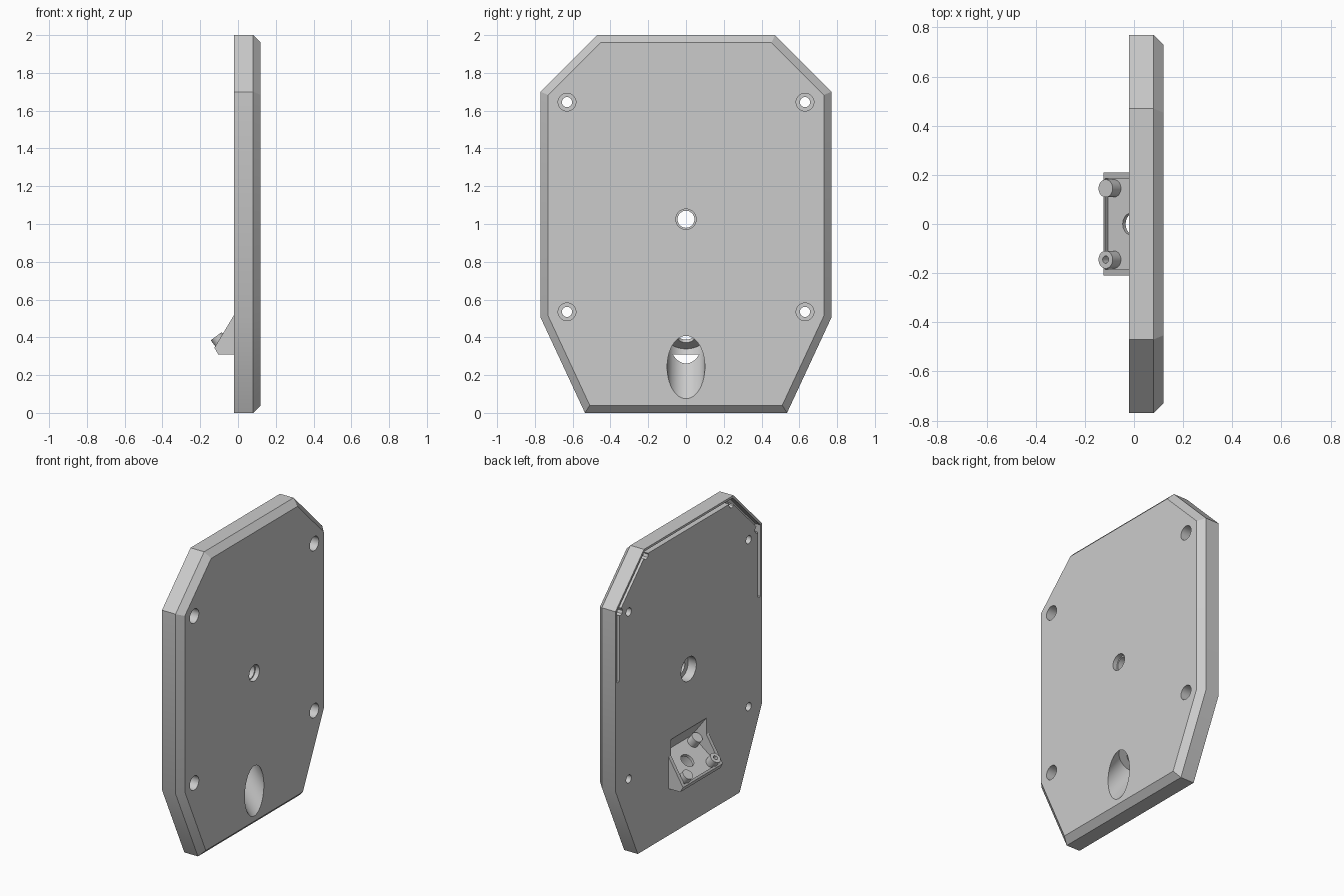
import bpy, bmesh, math
from mathutils import Vector, Matrix

cube = bpy.data.objects.get("Cube")
if cube:
    bpy.data.objects.remove(cube, do_unlink=True)

# Single grey plastic colour
grey = bpy.data.materials.new("grey plastic")
grey.use_nodes = True
colour = (0.6, 0.6, 0.6, 1)
grey.diffuse_color = colour
grey.node_tree.nodes["Principled BSDF"].inputs["Base Color"].default_value = colour


def finish(name, bm):
    bmesh.ops.recalc_face_normals(bm, faces=bm.faces)
    mesh = bpy.data.meshes.new(name)
    bm.to_mesh(mesh)
    bm.free()
    mesh.materials.append(grey)
    obj = bpy.data.objects.new(name, mesh)
    bpy.context.collection.objects.link(obj)
    return obj


def loft(name, loops):
    """Solid skinned through matching closed loops of points."""
    bm = bmesh.new()
    rings = [[bm.verts.new(p) for p in loop] for loop in loops]
    bm.faces.new(rings[0])
    bm.faces.new(rings[-1])
    n = len(rings[0])
    for a, b in zip(rings, rings[1:]):
        for i in range(n):
            j = (i + 1) % n
            bm.faces.new((a[i], a[j], b[j], b[i]))
    return finish(name, bm)


def at_x(points, x):
    return [(x, y, z) for y, z in points]


def slab_y(name, points, half):
    return loft(name, [[(x, y, z) for x, z in points] for y in (-half, half)])


def rod(name, start, end, radius, sides=40):
    start, end = Vector(start), Vector(end)
    axis = end - start
    turn = axis.to_track_quat('Z', 'Y').to_matrix().to_4x4()
    bm = bmesh.new()
    bmesh.ops.create_cone(bm, cap_ends=True, segments=sides, radius1=radius,
                          radius2=radius, depth=axis.length,
                          matrix=Matrix.Translation((start + end) / 2) @ turn)
    return finish(name, bm)


def combine(obj, tool, operation='DIFFERENCE'):
    mod = obj.modifiers.new("combine", 'BOOLEAN')
    mod.operation, mod.solver, mod.object = operation, 'EXACT', tool
    bpy.context.view_layer.update()
    graph = bpy.context.evaluated_depsgraph_get()
    mesh = bpy.data.meshes.new_from_object(obj.evaluated_get(graph))
    obj.modifiers.clear()
    obj.data = mesh
    bpy.data.objects.remove(tool, do_unlink=True)


def inset(points, d):
    """Move every side of a counter-clockwise polygon inward by d."""
    result = []
    for i, p in enumerate(points):
        p = Vector(p)
        a = (p - Vector(points[i - 1])).normalized()
        b = (Vector(points[(i + 1) % len(points)]) - p).normalized()
        na, nb = Vector((-a.y, a.x)), Vector((-b.y, b.x))
        result.append(tuple(p + (na + nb) * d / (1 + na.dot(nb))))
    return result


# Plate with a chamfered front rim
BACK, RIM, FRONT = -0.02, 0.08, 0.12
half = [(0.535, 0), (0.77, 0.505), (0.77, 1.7), (0.47, 2)]
outline = half + [(-y, z) for y, z in reversed(half)]
plate = loft("plate", [at_x(outline, BACK), at_x(outline, RIM),
                       at_x(inset(outline, 0.04), FRONT)])

# Tilted sensor bracket on the back
bracket = slab_y("bracket", [(0.02, 0.31), (-0.105, 0.31), (-0.125, 0.345),
                             (BACK, 0.52), (0.02, 0.52)], 0.21)
combine(plate, bracket, 'UNION')

# Tilted frame: along the pocket floor, and straight out of it
centre = Vector((-0.01, 0, 0.415))
slope, out = Vector((0.8, 0, 0.6)), Vector((-0.6, 0, 0.8))


def tilted(s, y, h):
    return centre + slope * s + out * h + Vector((0, y, 0))


# Pocket, sloping bore and sensor hole
corners = [tilted(s, 0, h) for s, h in
           ((-0.12, 0), (0.12, 0), (0.12, 0.4), (-0.12, 0.4))]
combine(plate, slab_y("pocket", [(p.x, p.z) for p in corners], 0.185))
combine(plate, rod("bore", tilted(0, 0, -0.5), tilted(0, 0, -0.02), 0.1, 64))
combine(plate, rod("sensor_hole", tilted(0, 0, -0.1), tilted(0, 0, 0.05), 0.045))

# Counterbored corner holes
for y in (-0.63, 0.63):
    for z in (0.535, 1.645):
        combine(plate, rod("screw_hole", (-0.1, y, z), (0.2, y, z), 0.027))
        combine(plate, rod("counterbore", (0.03, y, z), (0.2, y, z), 0.047))

# Centre hole, widened on both sides
for x0, x1, r in ((-0.1, 0.2, 0.045), (0.09, 0.2, 0.054), (-0.1, 0.04, 0.08)):
    combine(plate, rod("centre_hole", (x0, 0, 1.025), (x1, 0, 1.025), r))

# Cable groove around the upper back edge
GROOVE_END, FLOOR = 1.22, 0.02
outer, inner = inset(outline, 0.015)[2:6], inset(outline, 0.042)[2:6]


def with_ends(path):
    return [(path[0][0], GROOVE_END)] + path + [(path[-1][0], GROOVE_END)]


strip = with_ends(outer) + with_ends(inner)[::-1]
combine(plate, loft("groove", [at_x(strip, -0.1), at_x(strip, FLOOR)]))

# Small widened notches at the groove corners
for y, z in inset(outline, 0.05)[2:6]:
    combine(plate, rod("corner_notch", (-0.1, y, z), (FLOOR - 0.005, y, z), 0.025, 8))

# Mounting pegs, one of them hollow
for name, s, y in (("left_peg", -0.09, 0.145), ("right_peg", -0.09, -0.145),
                   ("upper_peg", 0.078, -0.145)):
    peg = rod(name, tilted(s, y, -0.01), tilted(s, y, 0.056), 0.036)
    if name == "right_peg":
        combine(peg, rod("peg_hole", tilted(s, y, 0.01), tilted(s, y, 0.1), 0.015))

# Smooth round walls, keep edges crisp
for obj in bpy.context.collection.objects:
    if obj.type == 'MESH' and obj.data.materials and obj.data.materials[0] == grey:
        bpy.ops.object.select_all(action='DESELECT')
        bpy.context.view_layer.objects.active = obj
        obj.select_set(True)
        bpy.ops.object.shade_smooth_by_angle(angle=math.radians(25))
